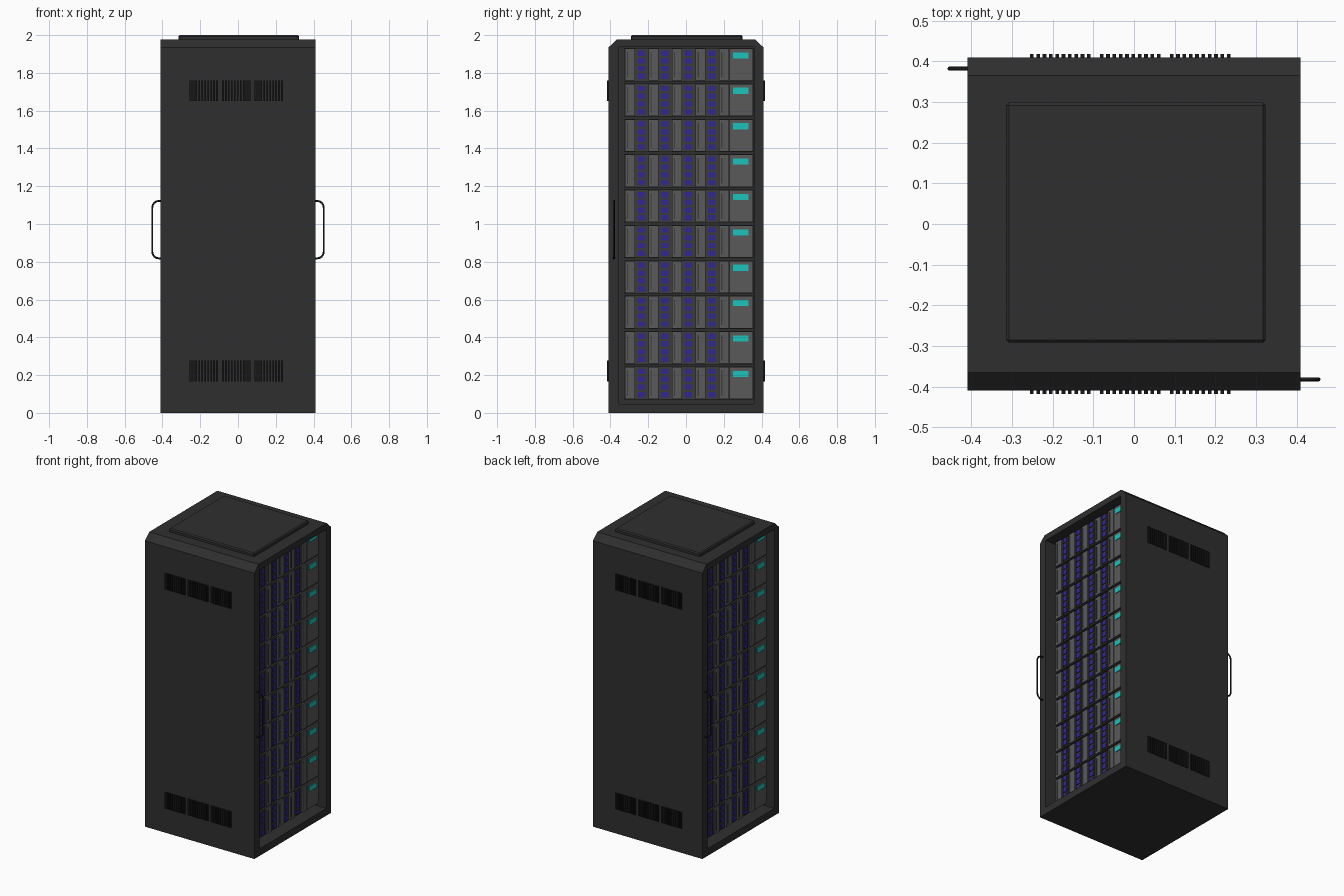
import bpy, bmesh
from math import pi, sin, cos
from mathutils import Matrix, Vector

if "Cube" in bpy.data.objects:
    bpy.data.objects.remove(bpy.data.objects["Cube"])


def material(name, r, g, b):
    m = bpy.data.materials.new(name)
    m.diffuse_color = (r, g, b, 1)
    m.use_nodes = True
    m.node_tree.nodes["Principled BSDF"].inputs["Base Color"].default_value = m.diffuse_color
    return m


BODY = material("charcoal", 0.028, 0.028, 0.028)
DARK = material("near_black", 0.010, 0.010, 0.010)
CASE = material("case_grey", 0.045, 0.045, 0.042)
PANEL = material("panel_grey", 0.10, 0.10, 0.10)
BLUE = material("blue_light", 0.03, 0.02, 0.30)
TEAL = material("teal_screen", 0.01, 0.55, 0.50)


def finish(name, bm, mat):
    bmesh.ops.recalc_face_normals(bm, faces=bm.faces)
    me = bpy.data.meshes.new(name)
    bm.to_mesh(me)
    bm.free()
    me.materials.append(mat)
    ob = bpy.data.objects.new(name, me)
    bpy.context.collection.objects.link(ob)
    return ob


def boxes(name, spans, mat, both_sides=False):
    """One object from many (x0, x1, y0, y1, z0, z1) boxes; optionally repeated by a half turn."""
    bm = bmesh.new()
    for x0, x1, y0, y1, z0, z1 in spans:
        mtx = (Matrix.Translation(((x0 + x1) / 2, (y0 + y1) / 2, (z0 + z1) / 2))
               @ Matrix.Diagonal((x1 - x0, y1 - y0, z1 - z0, 1)))
        bmesh.ops.create_cube(bm, size=1, matrix=mtx)
        if both_sides:
            bmesh.ops.create_cube(bm, size=1, matrix=Matrix.Rotation(pi, 4, 'Z') @ mtx)
    return finish(name, bm, mat)


# Cabinet shell: chamfered profile run along x, hollowed from each open side
bm = bmesh.new()
profile = [(-0.41, 0), (0.41, 0), (0.41, 1.935), (0.365, 1.978), (-0.365, 1.978), (-0.41, 1.935)]
face = bm.faces.new([bm.verts.new((-0.41, y, z)) for y, z in profile])
ext = bmesh.ops.extrude_face_region(bm, geom=[face])
bmesh.ops.translate(bm, vec=(0.82, 0, 0), verts=[v for v in ext["geom"] if isinstance(v, bmesh.types.BMVert)])
shell = finish("cabinet_shell", bm, BODY)

cutter = boxes("opening_cutter", [(0.25, 0.5, -0.355, 0.36, 0.048, 1.937)], BODY, both_sides=True)
cutter.hide_render = True
cutter.hide_viewport = True
cut = shell.modifiers.new("openings", 'BOOLEAN')
cut.operation = 'DIFFERENCE'
cut.solver = 'EXACT'
cut.object = cutter

# Roof plate
plate = boxes("roof_plate", [(-0.315, 0.324, -0.292, 0.299, 1.97, 2.0)], BODY)
bev = plate.modifiers.new("edge", 'BEVEL')
bev.width = 0.007
bev.segments = 1

# Side vents: three groups of upright slats, high and low, front and back
slats = []
for z0 in (0.167, 1.65):
    for gx in (-0.256, -0.084, 0.088):
        for i in range(10):
            x = gx + i * 0.0156
            for y in (-0.413, 0.413):
                slats.append((x, x + 0.009, y - 0.005, y + 0.005, z0, z0 + 0.11))
boxes("vent_slats", slats, DARK)

# Server rows
FRONT = 0.345
PITCH, ROW_H = 0.1873, 0.176
cases, panels, pulls, lights, bays, screens = [], [], [], [], [], []
for row in range(10):
    z0 = 0.070 + row * PITCH
    z1 = z0 + ROW_H
    cases.append((0.24, FRONT, -0.328, 0.357, z0, z1))
    for col in range(5):
        y = -0.324 + col * 0.1245
        panels.append((FRONT - 0.01, FRONT + 0.010, y, y + 0.053, z0 + 0.003, z1 - 0.003))
        pulls.append((FRONT, FRONT + 0.013, y + 0.012, y + 0.018, z0 + 0.02, z1 - 0.02))
        if col < 4:
            yb = y + 0.063
            bays.append((FRONT - 0.01, FRONT + 0.006, yb, yb + 0.050, z0 + 0.003, z1 - 0.003))
            for k in range(4):
                zb = z0 + 0.012 + k * 0.041
                lights.append((FRONT, FRONT + 0.011, yb + 0.007, yb + 0.043, zb, zb + 0.028))
    panels.append((FRONT - 0.01, FRONT + 0.010, 0.230, 0.355, z0 + 0.003, z1 - 0.003))
    screens.append((FRONT, FRONT + 0.015, 0.250, 0.330, z0 + 0.120, z0 + 0.153))
boxes("server_cases", cases, CASE, True)
boxes("server_panels", panels, PANEL, True)
boxes("drive_pulls", pulls, CASE, True)
boxes("light_bays", bays, CASE, True)
boxes("status_lights", lights, BLUE, True)
boxes("control_screens", screens, TEAL, True)

# Handles: thin bent rods, one on each open side
path = [Vector((0.405, -0.382, 0.818))]
R, XO, ZL, ZH = 0.035, 0.454, 0.818, 1.122
for cz, start in ((ZL + R, -pi / 2), (ZH - R, 0)):
    for i in range(5):
        a = start + i * pi / 8
        path.append(Vector((XO - R + R * cos(a), -0.382, cz + R * sin(a))))
path.append(Vector((0.405, -0.382, ZH)))
for name, turn in (("right_handle", 0), ("left_handle", pi)):
    cu = bpy.data.curves.new(name, 'CURVE')
    cu.dimensions = '3D'
    cu.bevel_depth = 0.005
    cu.bevel_resolution = 2
    cu.use_fill_caps = True
    sp = cu.splines.new('POLY')
    sp.points.add(len(path) - 1)
    for p, co in zip(sp.points, path):
        p.co = (*co, 1)
    cu.materials.append(DARK)
    ob = bpy.data.objects.new(name, cu)
    ob.rotation_euler.z = turn
    bpy.context.collection.objects.link(ob)
